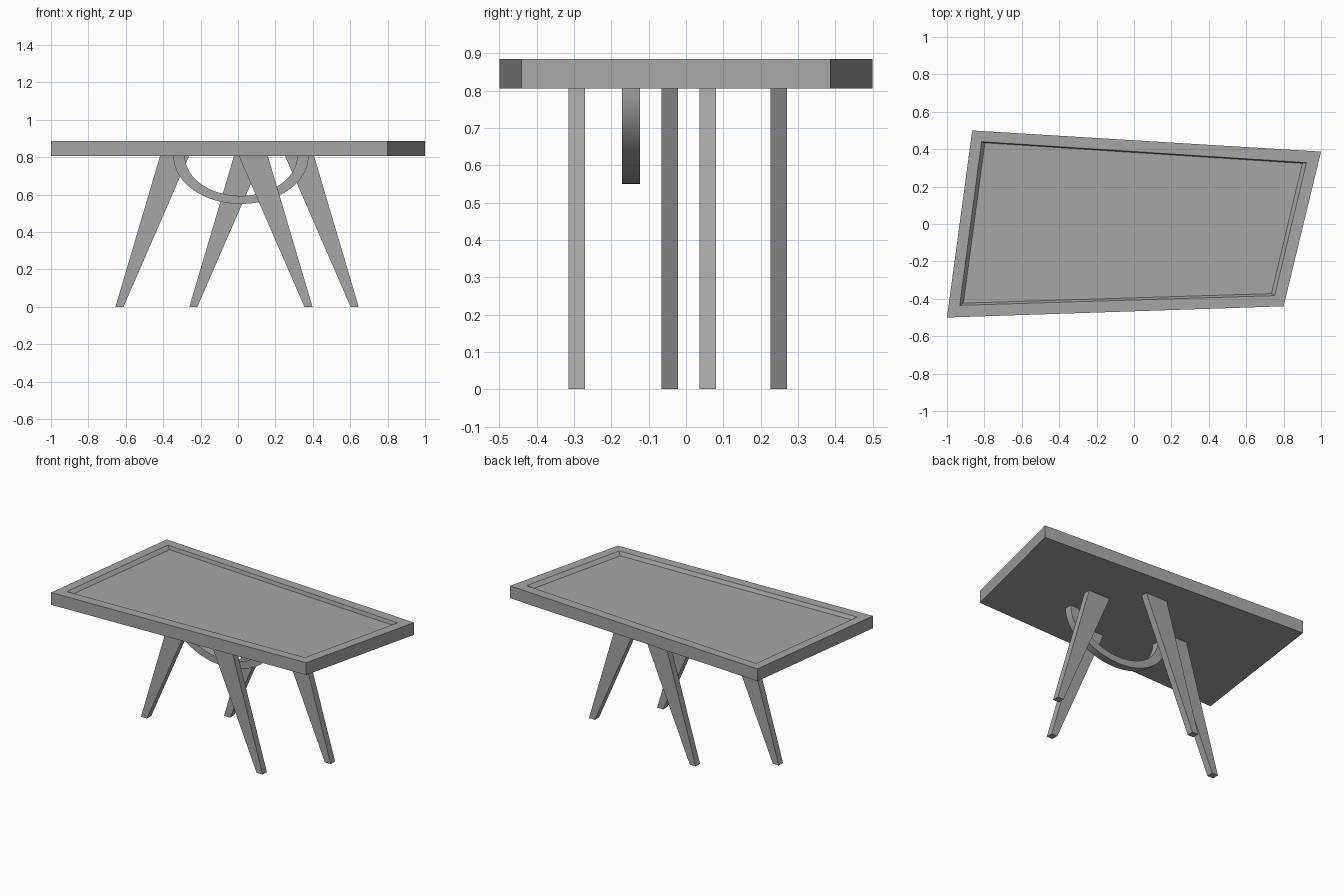
import bpy, bmesh, math

cube = bpy.data.objects.get("Cube")
if cube:
    bpy.data.objects.remove(cube, do_unlink=True)

UNDER, TOP, FLOOR = 0.805, 0.885, 0.862

grey = bpy.data.materials.new("plain_grey")
grey.use_nodes = True
colour = (0.38, 0.38, 0.38, 1)
grey.diffuse_color = colour
grey.node_tree.nodes["Principled BSDF"].inputs["Base Color"].default_value = colour


def loft(name, rings):
    """Closed solid through equal-sized vertex rings, capped at both ends."""
    bm = bmesh.new()
    loops = [[bm.verts.new(p) for p in ring] for ring in rings]
    for a, b in zip(loops, loops[1:]):
        for i in range(len(a)):
            j = (i + 1) % len(a)
            bm.faces.new((a[i], a[j], b[j], b[i]))
    bm.faces.new(loops[0][::-1])
    bm.faces.new(loops[-1])
    bmesh.ops.recalc_face_normals(bm, faces=bm.faces[:])
    mesh = bpy.data.meshes.new(name)
    bm.to_mesh(mesh)
    bm.free()
    mesh.materials.append(grey)
    obj = bpy.data.objects.new(name, mesh)
    bpy.context.collection.objects.link(obj)
    return obj


# Skewed tabletop with a raised rim around a shallow recess
outer = [(-1, -0.5), (0.8, -0.44), (1, 0.387), (-0.865, 0.5)]
rim = [(-0.932, -0.435), (0.752, -0.383), (0.922, 0.328), (-0.815, 0.44)]
panel = [(-0.912, -0.423), (0.735, -0.372), (0.902, 0.331), (-0.797, 0.434)]
panel[2] = (0.9, 0.324)
levels = [(outer, UNDER), (outer, TOP), (rim, TOP), (panel, FLOOR)]
loft("tabletop", [[(x, y, z) for x, y in ring] for ring, z in levels])


# Splayed legs that widen towards the top
def leg(name, foot, y, lean):
    def section(x0, x1, z):
        return [(x, y + d, z) for x, d in
                ((x0, -0.022), (x1, -0.022), (x1, 0.022), (x0, 0.022))]
    loft(name, [section(foot, foot + lean * 0.043, 0),
                section(foot + lean * 0.238, foot + lean * 0.393, UNDER)])


leg("front_right_leg", -0.655, -0.043, 1)
leg("back_right_leg", -0.26, 0.249, 1)
leg("front_left_leg", 0.398, -0.293, -1)
leg("back_left_leg", 0.645, 0.058, -1)

# Half-oval hoop hanging under the top
STEPS = 48
hoop_rings = []
for i in range(STEPS + 1):
    t = math.pi * (1 + i / STEPS)
    c, s = math.cos(t), math.sin(t)
    hoop_rings.append([(0.016 + a * c, y, UNDER + b * s) for a, b, y in
                       ((0.361, 0.255, -0.171), (0.361, 0.255, -0.123),
                        (0.3, 0.212, -0.123), (0.3, 0.212, -0.171))])
hoop = loft("hanging_hoop", hoop_rings)
bpy.ops.object.select_all(action="DESELECT")
hoop.select_set(True)
bpy.context.view_layer.objects.active = hoop
bpy.ops.object.shade_smooth_by_angle(angle=math.radians(30))
